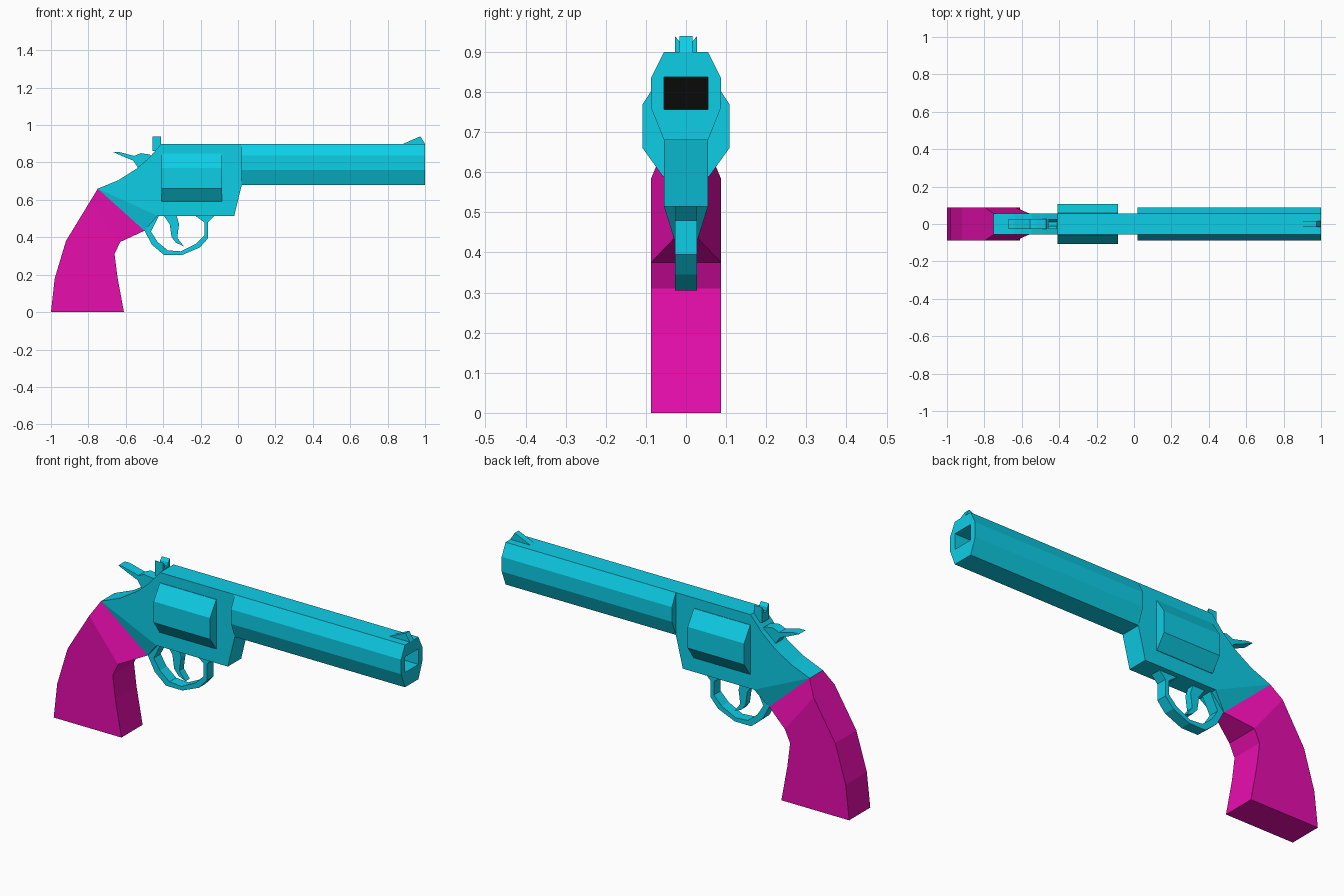
import bpy, bmesh

if "Cube" in bpy.data.objects:
    bpy.data.objects.remove(bpy.data.objects["Cube"])


def material(name, rgb):
    m = bpy.data.materials.new(name)
    m.diffuse_color = (*rgb, 1)
    m.use_nodes = True
    m.node_tree.nodes["Principled BSDF"].inputs["Base Color"].default_value = m.diffuse_color
    return m


CYAN = material("cyan", (0.004, 0.62, 0.8))
PINK = material("magenta", (0.8, 0.004, 0.42))
BLACK = material("black", (0.003, 0.003, 0.003))


def loft(name, rings, mat):
    """Skin matching rings of points and cap both ends."""
    bm = bmesh.new()
    loops = [[bm.verts.new(p) for p in ring] for ring in rings]
    n = len(loops[0])
    for a, b in zip(loops, loops[1:]):
        for i in range(n):
            j = (i + 1) % n
            bm.faces.new((a[i], a[j], b[j], b[i]))
    bm.faces.new(loops[0][::-1])
    bm.faces.new(loops[-1])
    bmesh.ops.recalc_face_normals(bm, faces=bm.faces)
    me = bpy.data.meshes.new(name)
    bm.to_mesh(me)
    bm.free()
    me.materials.append(mat)
    ob = bpy.data.objects.new(name, me)
    bpy.context.collection.objects.link(ob)
    return ob


def side_profile(name, pts, half, mat=CYAN):
    """Side outline (x, z[, own half width]) spread to both sides of y = 0."""
    return loft(name, [[(p[0], s * (p[2] if len(p) > 2 else half), p[1])
                        for p in pts] for s in (-1, 1)], mat)


def cross_section(name, half_pts, x0, x1, mat=CYAN):
    """Half section (y, z), mirrored, swept along x."""
    sec = half_pts + [(-y, z) for y, z in reversed(half_pts)]
    return loft(name, [[(x, y, z) for y, z in sec] for x in (x0, x1)], mat)


# Grip: back and front point of each ring, with half widths
grip = [(-1.0, 0, -.61, 0, .087, .087),
        (-.98, .18, -.645, .19, .087, .087),
        (-.92, .38, -.66, .31, .087, .087),
        (-.795, .585, -.63, .375, .087, .087),
        (-.75, .66, -.50, .435, .055, .03)]
loft("grip", [[(xb, -wb, zb), (xb, wb, zb), (xf, wf, zf), (xf, -wf, zf)]
              for xb, zb, xf, zf, wb, wf in grip], PINK)

# Frame and the tapered tang that meets the grip
side_profile("frame", [(-.75, .66), (-.64, .705), (-.545, .765), (-.475, .825),
                       (-.41, .90), (.02, .90), (.02, .68), (-.02, .515),
                       (-.43, .515)], .055)
side_profile("frame_tang", [(-.75, .66), (-.43, .515), (-.50, .435, .03)], .055)

# Eight-sided cylinder
cross_section("cylinder", [(.058, .59), (.108, .66), (.108, .77), (.058, .847)],
              -.41, -.085)

# Eight-sided barrel with a square bore
barrel = cross_section("barrel", [(.055, .68), (.087, .76), (.087, .836), (.055, .90)],
                       .02, 1.0)
bore = cross_section("bore_cutter", [(.055, .757), (.055, .838)], .70, 1.05)
bore.hide_render = True
bore.hide_set(True)
cut = barrel.modifiers.new("bore", 'BOOLEAN')
cut.operation = 'DIFFERENCE'
cut.solver = 'EXACT'
cut.object = bore
cross_section("bore_end", [(.0549, .7571), (.0549, .8379)], .69, .705, BLACK)

# Sights
side_profile("front_sight", [(.88, .898), (.975, .94), (1.0, .90)], .016)
cross_section("rear_sight", [(.028, .86), (.028, .94), (.015, .925), (.012, .905)],
              -.458, -.412)

# Hammer
side_profile("hammer", [(-.67, .857), (-.64, .857), (-.555, .835), (-.52, .85),
                        (-.47, .842), (-.43, .80), (-.53, .765), (-.56, .81),
                        (-.605, .828)], .027)

# Trigger and its guard
side_profile("trigger", [(-.40, .52), (-.365, .47), (-.355, .40), (-.33, .37),
                         (-.29, .352), (-.325, .398), (-.315, .47), (-.33, .52)], .018)
side_profile("trigger_guard", [(-.50, .435), (-.46, .36), (-.395, .305), (-.30, .305),
                               (-.205, .345), (-.16, .395), (-.16, .48), (-.12, .52),
                               (-.235, .52), (-.18, .48), (-.18, .41), (-.225, .365),
                               (-.305, .325), (-.375, .33), (-.43, .375), (-.465, .43),
                               (-.42, .52), (-.44, .52)], .028)
